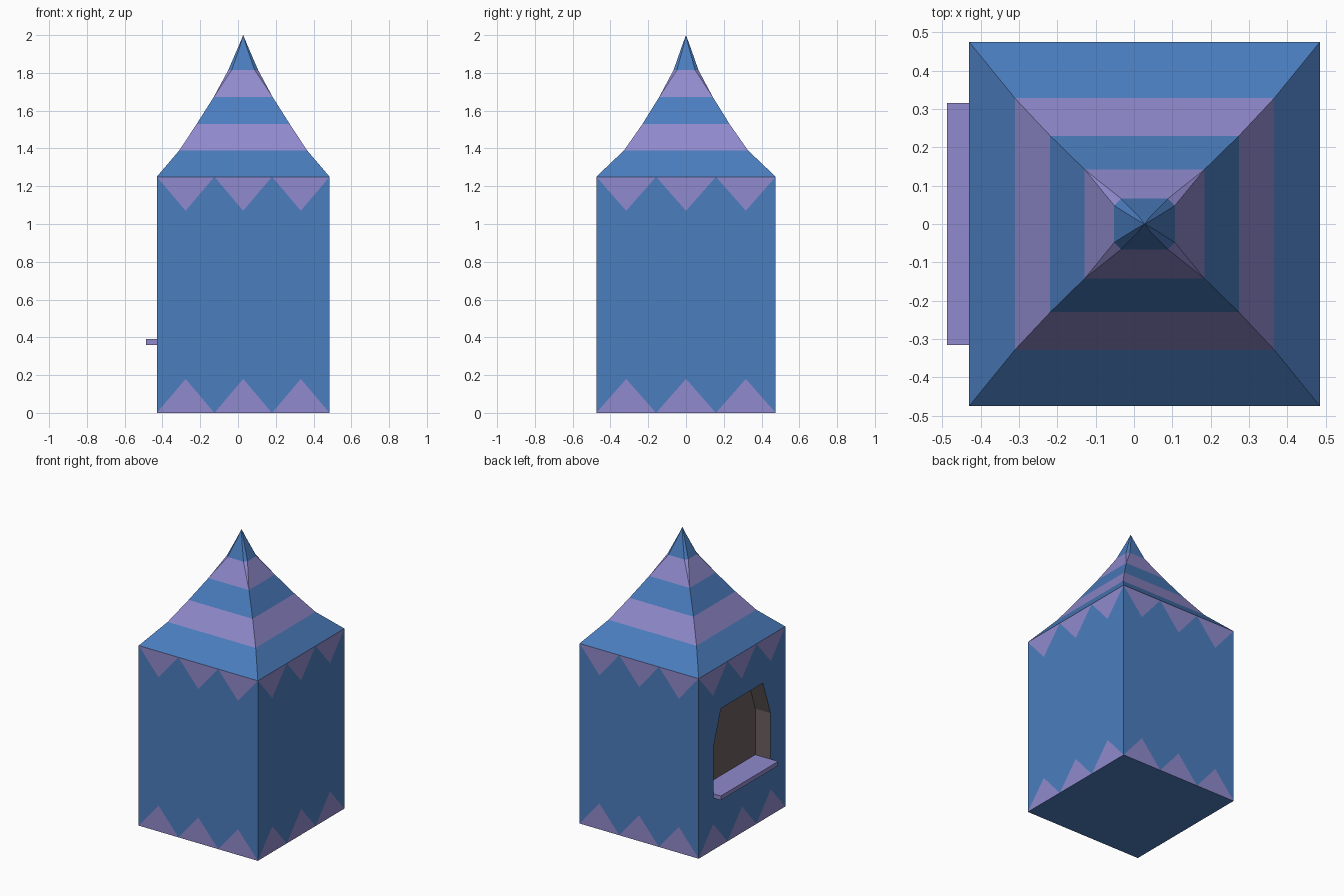
import bpy, bmesh

if "Cube" in bpy.data.objects:
    bpy.data.objects.remove(bpy.data.objects["Cube"])

CX, HX, HY = 0.0275, 0.4575, 0.475   # centre and half widths of the booth
WALL_Z, ZIG = 1.25, 0.18


def material(name, rgb):
    m = bpy.data.materials.new(name)
    m.diffuse_color = (*rgb, 1)
    m.use_nodes = True
    m.node_tree.nodes["Principled BSDF"].inputs["Base Color"].default_value = m.diffuse_color
    return m


blue = material("blue", (0.07, 0.205, 0.52))
purple = material("purple", (0.28, 0.255, 0.61))
dark = material("dark_inside", (0.15, 0.115, 0.115))


def finish(bm, name, mats):
    bmesh.ops.remove_doubles(bm, verts=bm.verts, dist=1e-4)
    bmesh.ops.recalc_face_normals(bm, faces=bm.faces)
    me = bpy.data.meshes.new(name)
    bm.to_mesh(me)
    bm.free()
    for m in mats:
        me.materials.append(m)
    ob = bpy.data.objects.new(name, me)
    bpy.context.collection.objects.link(ob)
    return ob


def face(bm, pts, mat=0):
    f = bm.faces.new([bm.verts.new(p) for p in pts])
    f.material_index = mat


# Booth walls with zigzag trim along top and bottom
bm = bmesh.new()
corners = [(CX - HX, -HY), (CX + HX, -HY), (CX + HX, HY), (CX - HX, HY)]
rim = []
for i in range(4):
    a, b = corners[i], corners[(i + 1) % 4]

    def at(t, z):
        return (a[0] + (b[0] - a[0]) * t, a[1] + (b[1] - a[1]) * t, z)

    rim += [at(k / 3, 0)[:2] for k in range(3)]
    low = [at(k / 6, ZIG * (k % 2)) for k in range(7)]
    high = [at(k / 6, WALL_Z - ZIG * (k % 2)) for k in range(7)]
    face(bm, low + high[::-1])
    for zig in (low, high):
        for k in (0, 2, 4):
            face(bm, zig[k:k + 3], 1)
for z in (0, WALL_Z):
    face(bm, [(x, y, z) for x, y in rim])
walls = finish(bm, "booth_walls", [blue, purple])

# Window recess cut into the left wall
profile = [(-0.313, 0.37), (0.313, 0.37), (0.313, 0.71),
           (0.23, 0.95), (-0.23, 0.95), (-0.313, 0.71)]
bm = bmesh.new()
outer, inner = ([(x, y, z) for y, z in profile] for x in (-0.6, -0.313))
face(bm, outer)
face(bm, inner)
for i in range(6):
    j = (i + 1) % 6
    face(bm, [outer[i], outer[j], inner[j], inner[i]])
cutter = finish(bm, "window_cutter", [dark])
cutter.hide_render = True
mod = walls.modifiers.new("window", 'BOOLEAN')
mod.operation, mod.solver, mod.object = 'DIFFERENCE', 'EXACT', cutter
mod.material_mode = 'TRANSFER'
bpy.context.view_layer.objects.active = walls
bpy.ops.object.modifier_apply(modifier=mod.name)
bpy.data.objects.remove(cutter)

# Counter shelf through the window
bm = bmesh.new()
bmesh.ops.create_cube(bm, size=1)
for v in bm.verts:
    v.co = (-0.4005 + v.co.x * 0.175, v.co.y * 0.63, 0.375 + v.co.z * 0.03)
finish(bm, "counter_shelf", [purple])

# Striped flared roof: z, half x, half y, corner chamfer, stripe above
levels = [(1.25, HX, HY, 0, 0), (1.39, 0.338, 0.328, 0, 1),
          (1.53, 0.246, 0.23, 0, 0), (1.672, 0.156, 0.142, 0, 1),
          (1.815, 0.079, 0.066, 0.018, 0), (1.94, 0.025, 0.022, 0.008, 0),
          (2.0, 0, 0, 0, 0)]


def ring(z, hx, hy, c, _):
    xy = [(c - hx, -hy), (hx - c, -hy), (hx, c - hy), (hx, hy - c),
          (hx - c, hy), (c - hx, hy), (-hx, hy - c), (-hx, c - hy)]
    return [(CX + x, y, z) for x, y in xy]


bm = bmesh.new()
for lo, hi in zip(levels, levels[1:]):
    a, b = ring(*lo), ring(*hi)
    for i in range(8):
        j = (i + 1) % 8
        pts = list(dict.fromkeys([a[i], a[j], b[j], b[i]]))
        if len(pts) > 2:
            face(bm, pts, lo[4])
finish(bm, "striped_roof", [blue, purple])
